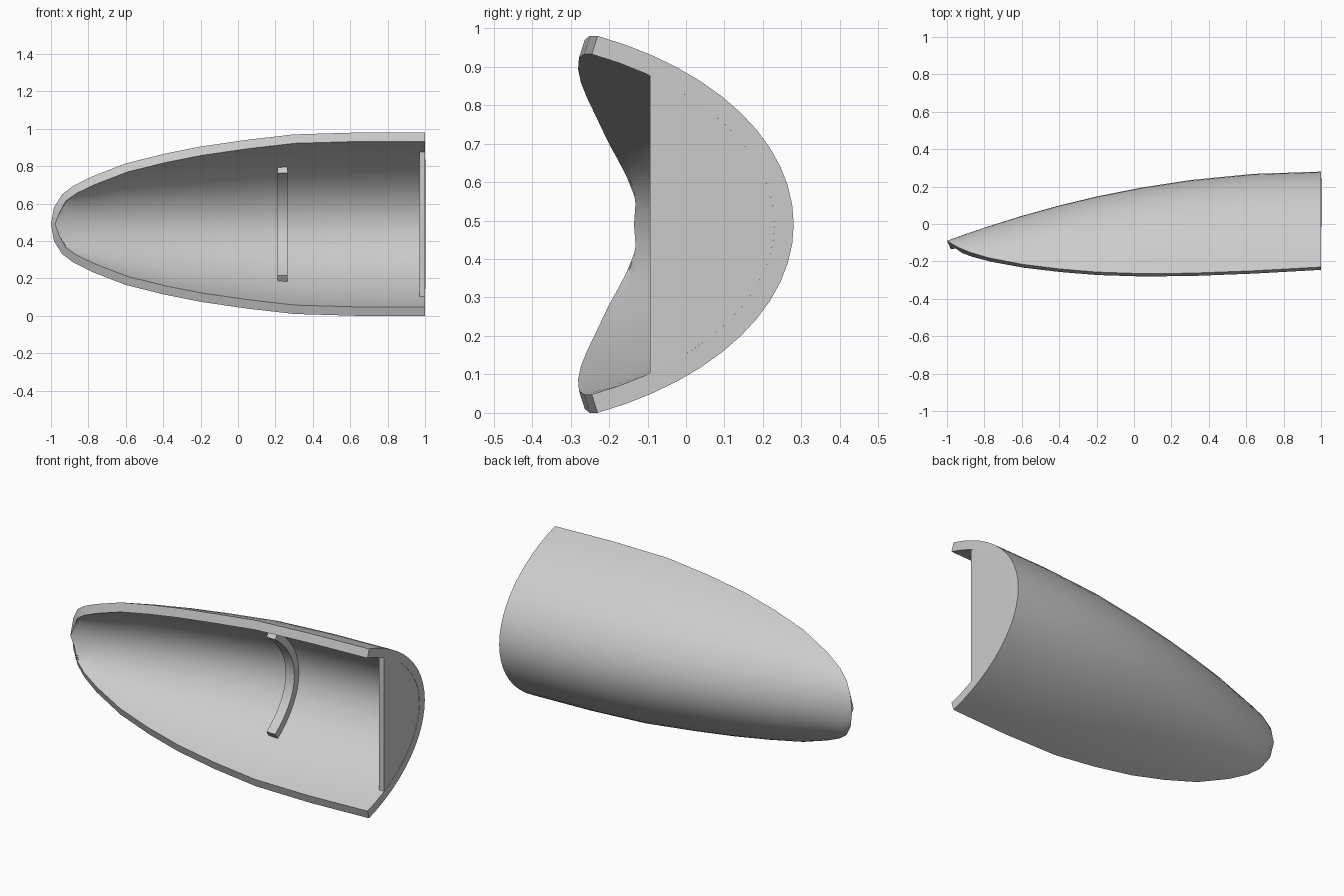
import bpy, bmesh, math

cube = bpy.data.objects.get("Cube")
if cube:
    bpy.data.objects.remove(cube)

WALL = 0.05                      # shell thickness
MID_Z = 0.49                     # height of the centre line
ARC = math.acos(0.42)            # half sweep of each cross-section arc

# Stations from tip to end: (fraction of length, half width, rim depth)
STATIONS = [(0, 0, -.09), (.008, .09, -.10), (.03, .16, -.125),
            (.06, .205, -.15), (.11, .255, -.18), (.2, .325, -.215),
            (.3, .375, -.24), (.4, .415, -.257), (.52, .45, -.265),
            (.65, .48, -.263), (.82, .49, -.25), (1, .49, -.23)]

grey = bpy.data.materials.new("light_grey")
grey.use_nodes = True
colour = (0.6, 0.6, 0.6, 1)
grey.diffuse_color = colour
grey.node_tree.nodes["Principled BSDF"].inputs["Base Color"].default_value = colour


def section(station, reach=1.0, inset=0.0, count=24):
    """Points (y, z) along an arc section, moved inward by inset."""
    u, half, rim = station
    keel = 0.28 - 0.37 * (1 - u) ** 2
    a = (keel - rim) / (1 - math.cos(ARC))
    b = half / math.sin(ARC)
    points = []
    for i in range(count + 1):
        t = ARC * reach * (2 * i / count - 1)
        y = rim + a * (math.cos(t) - math.cos(ARC))
        z = MID_Z + b * math.sin(t)
        if inset:
            ny, nz = b * math.cos(t), a * math.sin(t)
            length = math.hypot(ny, nz)
            y -= inset * ny / length
            z -= inset * nz / length
        points.append((y, z))
    return points


def finish(name, bm):
    mesh = bpy.data.meshes.new(name)
    bm.to_mesh(mesh)
    bm.free()
    mesh.materials.append(grey)
    obj = bpy.data.objects.new(name, mesh)
    bpy.context.collection.objects.link(obj)
    bpy.ops.object.select_all(action='DESELECT')
    obj.select_set(True)
    bpy.context.view_layer.objects.active = obj
    return obj


def plate(name, outline, x0, x1):
    """Extrude a (y, z) outline along x."""
    bm = bmesh.new()
    face = bm.faces.new([bm.verts.new((x0, y, z)) for y, z in outline])
    result = bmesh.ops.extrude_face_region(bm, geom=[face])
    verts = [v for v in result["geom"] if isinstance(v, bmesh.types.BMVert)]
    bmesh.ops.translate(bm, verts=verts, vec=(x1 - x0, 0, 0))
    bmesh.ops.recalc_face_normals(bm, faces=bm.faces)
    return finish(name, bm)


# Curved shell, lofted through the stations and thickened inward
bm = bmesh.new()
rows = [[bm.verts.new((2 * s[0] - 1, y, z)) for y, z in section(s)]
        for s in STATIONS]
for low, high in zip(rows, rows[1:]):
    for j in range(len(low) - 1):
        bm.faces.new((low[j], low[j + 1], high[j + 1], high[j]))
bmesh.ops.remove_doubles(bm, verts=bm.verts, dist=0.0001)
shell = finish("shell", bm)
solid = shell.modifiers.new("thickness", 'SOLIDIFY')
solid.thickness = WALL
solid.offset = -1
bpy.ops.object.modifier_apply(modifier=solid.name)
bpy.ops.object.shade_smooth_by_angle(angle=math.radians(40))

# Flat panel closing the wide end
plate("end_panel", section(STATIONS[-1], 0.82, WALL * 0.9), 0.97, 1.0)

# Curved rib inside the shell
middle = (0.62, 0.474, -0.264)
outer = section(middle, 0.64, WALL * 0.8)
inner = section(middle, 0.64, WALL * 1.8)
plate("inner_rib", outer + inner[::-1], 0.21, 0.265)
bpy.ops.object.shade_smooth_by_angle(angle=math.radians(30))
